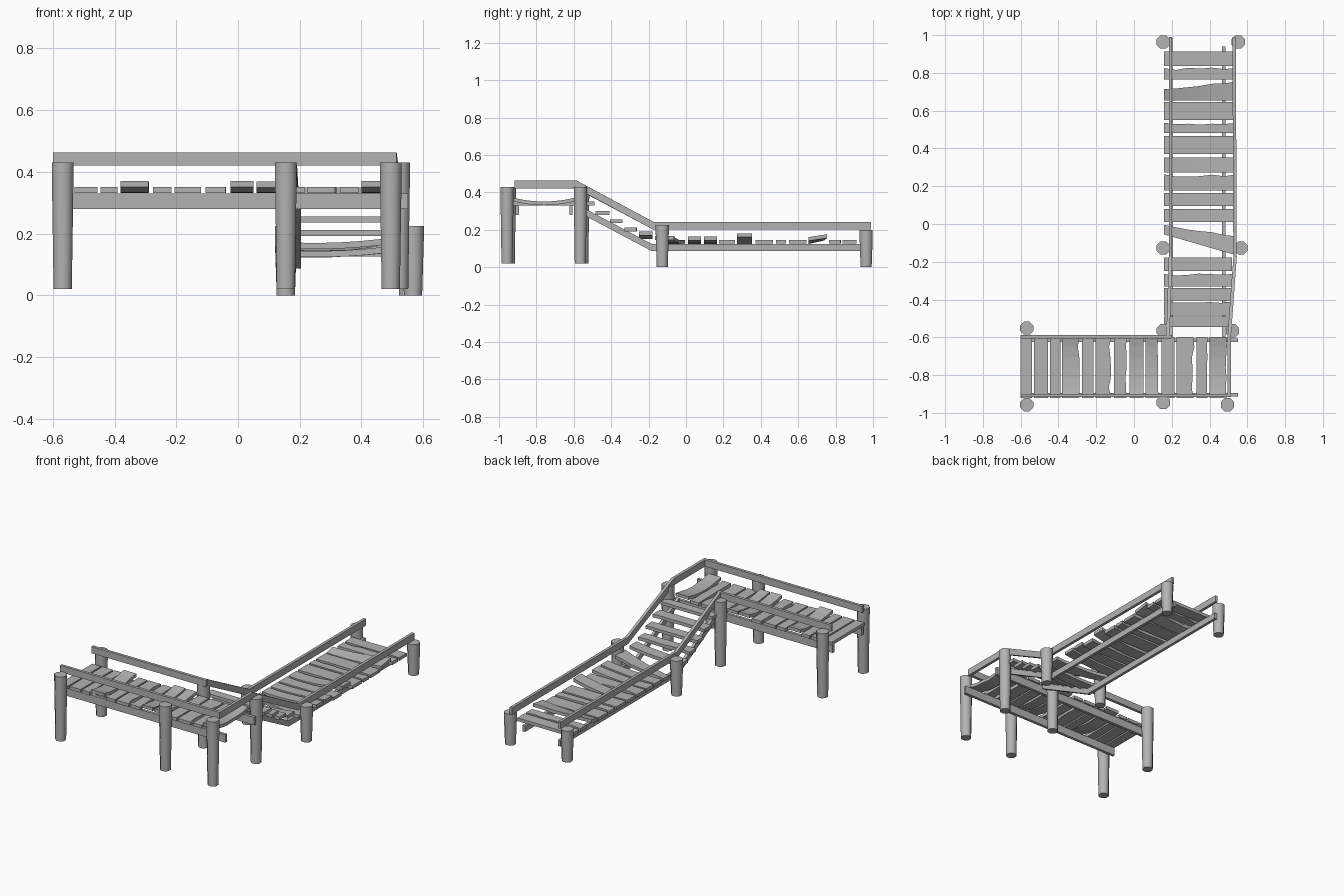
import bpy, bmesh, math, random
from mathutils import Vector

if "Cube" in bpy.data.objects:
    bpy.data.objects.remove(bpy.data.objects["Cube"])

random.seed(4)

# Dark grey timber
wood = bpy.data.materials.new("grey_timber")
wood.diffuse_color = (.45, .45, .45, 1)
wood.use_nodes = True
wood.node_tree.nodes["Principled BSDF"].inputs["Base Color"].default_value = wood.diffuse_color


def make(name, rings, smooth=False):
    """Skin a list of equal-length closed rings and cap both ends."""
    bm = bmesh.new()
    vr = [[bm.verts.new(p) for p in r] for r in rings]
    n = len(rings[0])
    for a, b in zip(vr, vr[1:]):
        for i in range(n):
            bm.faces.new((a[i], a[(i + 1) % n], b[(i + 1) % n], b[i]))
    bm.faces.new(vr[0][::-1])
    bm.faces.new(vr[-1])
    bmesh.ops.recalc_face_normals(bm, faces=bm.faces)
    me = bpy.data.meshes.new(name)
    bm.to_mesh(me)
    bm.free()
    me.materials.append(wood)
    ob = bpy.data.objects.new(name, me)
    bpy.context.collection.objects.link(ob)
    if smooth:
        bpy.ops.object.select_all(action='DESELECT')
        bpy.context.view_layer.objects.active = ob
        ob.select_set(True)
        bpy.ops.object.shade_smooth_by_angle(angle=math.radians(50))
    return ob


def post(name, x, y, z0, z1, n=8):
    rings = []
    for z, r in ((z0, 0.032), (z1 - 0.04, 0.038), (z1, 0.038)):
        rings.append([(x + r * math.cos(2 * math.pi * (i + .5) / n),
                       y + r * math.sin(2 * math.pi * (i + .5) / n), z) for i in range(n)])
    make(name, rings, True)


def beam(name, pts, t, h):
    """Board on edge following a path of top-edge centre points, mitred in plan."""
    P = [Vector(p) for p in pts]
    dirs = [(b - a).to_2d().normalized() for a, b in zip(P, P[1:])]
    rings = []
    for i, p in enumerate(P):
        d0, d1 = dirs[max(i - 1, 0)], dirs[min(i, len(dirs) - 1)]
        d = (d0 + d1).normalized()
        k = t / 2 / max(d.dot(d0), 0.4)
        o = Vector((-d.y * k, d.x * k, 0))
        v = Vector((0, 0, h))
        rings.append([p + o, p - o, p - o - v, p + o - v])
    make(name, rings)


def plank(name, a, b, wa, wb, t=0.02, sag=0.0, nick=0.0, roll=0.0):
    """Board from a to b (underside centres), optionally sagging and with a ragged edge."""
    a, b = Vector(a), Vector(b)
    d = (b - a).to_2d().normalized()
    # plank ends stay parallel to the deck sides
    side = Vector((0, 1, 0)) if abs(d.x) > abs(d.y) else Vector((1, 0, 0))
    rings = []
    for i in range(7):
        f = i / 6
        c = a.lerp(b, f) - Vector((0, 0, sag * 4 * f * (1 - f)))
        w = (wa + (wb - wa) * f) / 2
        j = random.uniform(-1, 0.3) * nick if 0 < i < 6 else 0
        l, r = side * -w, side * (w + j)
        up, tip = Vector((0, 0, t)), Vector((0, 0, roll))
        rings.append([c + l, c + r + tip, c + r + tip + up, c + l + up])
    make(name, rings)


# Posts of the high deck, then of the low deck
for i, (x, y) in enumerate([(-.568, -.552), (-.568, -.957), (.155, -.945),
                            (.155, -.565), (.495, -.957), (.522, -.565)]):
    post(f"high_post_{i}", x, y, .02, .43)
for i, (x, y, h) in enumerate([(.155, -.127, .225), (.567, -.127, .225),
                               (.155, .963, .2), (.552, .963, .2)]):
    post(f"low_post_{i}", x, y, 0, h)

# Bearers under the planks
for side, y in (("back", -.615), ("front", -.903)):
    beam(f"high_bearer_{side}", [(-.6, y, .33), (.55, y, .33)], .018, .05)
for side, x, end in (("left", .195, .985), ("right", .475, .94)):
    beam(f"low_bearer_{side}", [(x, -.6, .345), (x, -.185, .125), (x, end, .125)], .018, .038)

# Handrails: the outer one turns the corner, both run down the stairs
beam("outer_rail", [(-.6, -.908, .463), (.505, -.908, .463), (.505, -.585, .463),
                    (.535, -.175, .243), (.53, .99, .243)], .018, .042)
beam("inner_back_rail", [(-.6, -.597, .463), (.2, -.597, .463)], .018, .042)
beam("inner_stair_rail", [(.18, -.59, .463), (.193, -.175, .243), (.193, .99, .243)], .018, .042)

# High deck planks: x start, x end, end lift, ragged edge
high = [(-.6, -.54, 0, 0), (-.53, -.455, 0, 0), (-.445, -.39, 0, 0), (-.38, -.29, .02, .01),
        (-.275, -.215, 0, 0), (-.205, -.12, 0, .015), (-.105, -.04, 0, .006), (-.025, .05, .02, 0),
        (.06, .13, .018, .008), (.145, .215, 0, 0), (.225, .315, 0, .015), (.33, .39, 0, .006),
        (.4, .49, .02, .008)]
for i, (x0, x1, lift, nick) in enumerate(high):
    c, w = (x0 + x1) / 2, x1 - x0
    plank(f"high_plank_{i}", (c, -.922, .331 + lift), (c, -.597, .331 + lift), w, w,
          sag=lift, nick=nick)

# Stair treads: y start, y end, underside height
for i, (y0, y1, z) in enumerate([(-.545, -.49, .33), (-.485, -.41, .28), (-.405, -.34, .236),
                                 (-.33, -.265, .192), (-.25, -.178, .152)]):
    c = (y0 + y1) / 2
    lift = .018 if i == 4 else 0
    plank(f"stair_tread_{i}", (.16, c, z), (.52, c, z + lift), y1 - y0, y1 - y0,
          sag=lift * .5, nick=.008 * (i % 2))

# Low deck planks: left y, right y, left width, right width, right lift, ragged edge, roll
low = [(-.03, -.115, .05, .1, .02, .006, 0), (.045, .045, .07, .07, .018, 0, 0),
       (.13, .13, .07, .07, .018, 0, 0), (.22, .22, .085, .085, 0, .012, 0),
       (.313, .313, .08, .08, .035, 0, 0), (.418, .418, .095, .095, 0, 0, 0),
       (.508, .508, .055, .055, 0, .01, 0), (.598, .598, .095, .095, 0, 0, 0),
       (.685, .705, .06, .1, .015, .006, .015), (.795, .795, .06, .06, 0, .01, 0),
       (.875, .875, .075, .075, 0, 0, 0)]
for i, (ya, yb, wa, wb, lift, nick, roll) in enumerate(low):
    plank(f"low_plank_{i}", (.16, ya, .126), (.54, yb, .126 + lift), wa, wb,
          sag=lift * .5, nick=nick, roll=roll)
